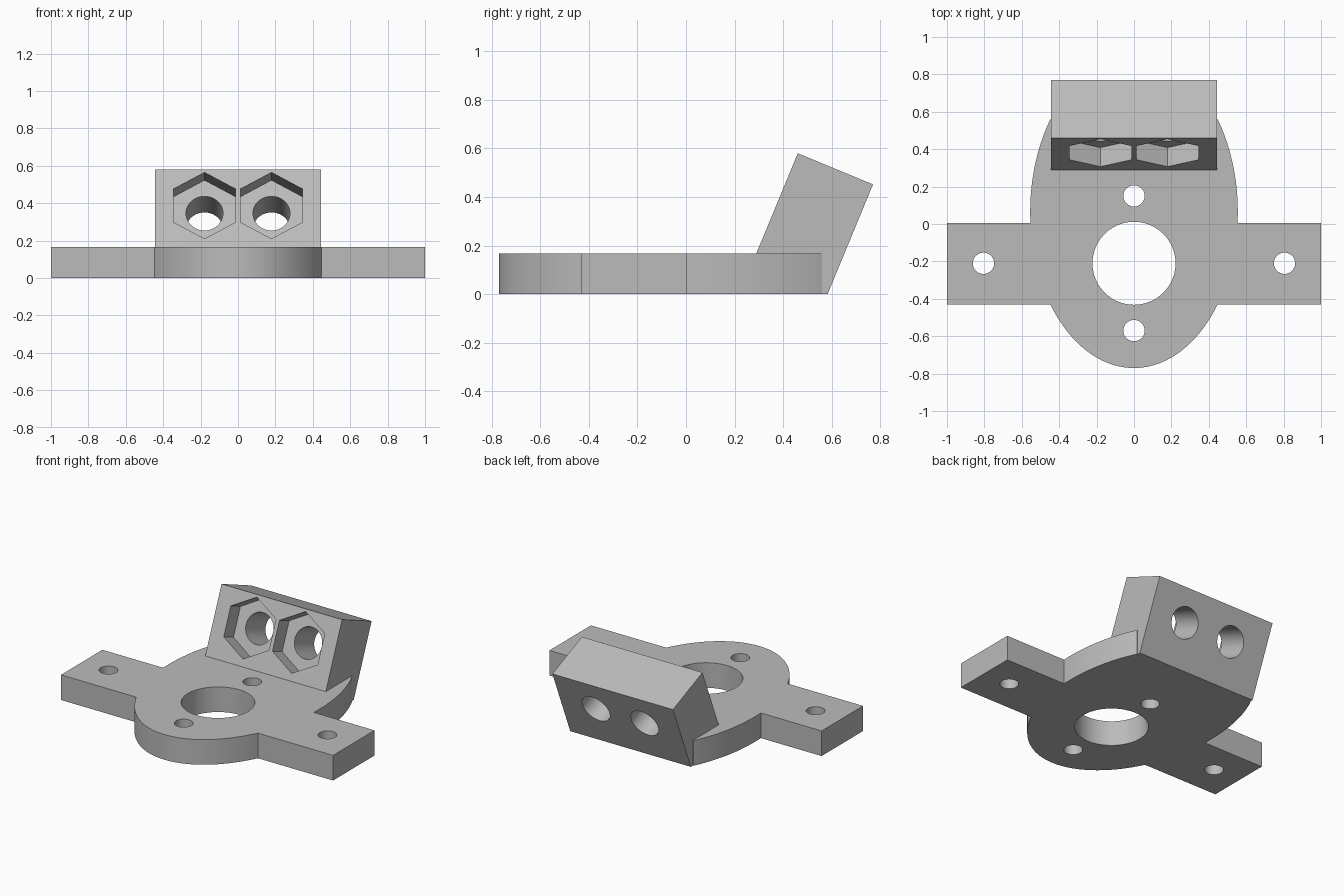
import bpy, bmesh
from math import cos, sin, pi, radians, asin
from mathutils import Matrix, Vector

if "Cube" in bpy.data.objects:
    bpy.data.objects.remove(bpy.data.objects["Cube"])

grey = bpy.data.materials.new("plain grey")
grey.use_nodes = True
grey.diffuse_color = (0.5, 0.5, 0.5, 1)
grey.node_tree.nodes["Principled BSDF"].inputs["Base Color"].default_value = (0.5, 0.5, 0.5, 1)

THICK = 0.167
TILT = radians(22.5)


def prism(name, points, offset):
    """Extrude a planar outline along an offset vector."""
    bm = bmesh.new()
    face = bm.faces.new([bm.verts.new(p) for p in points])
    ext = bmesh.ops.extrude_face_region(bm, geom=[face])
    bmesh.ops.translate(bm, vec=offset, verts=[v for v in ext["geom"] if isinstance(v, bmesh.types.BMVert)])
    bmesh.ops.recalc_face_normals(bm, faces=bm.faces[:])
    mesh = bpy.data.meshes.new(name)
    bm.to_mesh(mesh)
    bm.free()
    mesh.materials.append(grey)
    obj = bpy.data.objects.new(name, mesh)
    bpy.context.collection.objects.link(obj)
    return obj


def rod(name, sides, radius, depth, matrix):
    """Regular prism centred on the matrix origin, along its local z."""
    ring = [matrix @ Vector((radius * cos(2 * pi * i / sides), radius * sin(2 * pi * i / sides), -depth / 2))
            for i in range(sides)]
    return prism(name, ring, matrix.to_3x3() @ Vector((0, 0, depth)))


def combine(target, tool, operation):
    bpy.context.view_layer.objects.active = target
    mod = target.modifiers.new(operation.lower(), "BOOLEAN")
    mod.operation = operation
    mod.solver = "EXACT"
    mod.object = tool
    bpy.ops.object.modifier_apply(modifier=mod.name)
    bpy.data.objects.remove(tool)


# Base plate: oval body with a straight arm on each side
CY, RX, RY = 0.065, 0.555, 0.835
ARM_FRONT, ARM_BACK, OVAL_END = -0.43, 0.005, 0.56


def arc(y0, y1, steps):
    a, b = asin((y0 - CY) / RY), asin((y1 - CY) / RY)
    angles = [a + (b - a) * i / steps for i in range(steps + 1)]
    return [(RX * cos(t), CY + RY * sin(t), 0) for t in angles]


half = arc(CY - RY, ARM_FRONT, 24)
half[0] = (0, CY - RY, 0)
half += [(1, ARM_FRONT, 0), (1, ARM_BACK, 0)] + arc(ARM_BACK, OVAL_END, 24)
outline = half + [(-x, y, z) for x, y, z in reversed(half[1:])]
bracket = prism("mounting_bracket", outline, Vector((0, 0, THICK)))

# Tilted block at the back
WIDTH, DEPTH = 0.443, 0.335
top_front = Vector((0, 0.46, 0.58))
inward = Vector((0, cos(TILT), -sin(TILT)))
down = Vector((0, -sin(TILT), -cos(TILT)))
top_back = top_front + inward * DEPTH
side = [top_front, top_back] + [p + down * (p.z / cos(TILT)) for p in (top_back, top_front)]
block = prism("block", [p + Vector((-WIDTH, 0, 0)) for p in side], Vector((2 * WIDTH, 0, 0)))
combine(bracket, block, "UNION")

# Centre bore and four screw holes
for x, y, r, n in [(0, -0.21, 0.222, 64), (0, 0.15, 0.057, 32), (0, -0.57, 0.057, 32),
                   (-0.805, -0.21, 0.057, 32), (0.805, -0.21, 0.057, 32)]:
    combine(bracket, rod("hole", n, r, 0.6, Matrix.Translation((x, y, 0))), "DIFFERENCE")

# Two hexagonal nut pockets with round holes through the block
for x in (-0.179, 0.179):
    centre = top_front + down * (0.192 / cos(TILT)) * cos(TILT) + down * 0.016
    centre.x = x
    frame = Matrix((Vector((0, 0, 0)) - down, Vector((1, 0, 0)), inward)).transposed().to_4x4()
    frame.translation = centre
    combine(bracket, rod("nut_pocket", 6, 0.192, 0.22, frame), "DIFFERENCE")
    combine(bracket, rod("bolt_hole", 48, 0.099, 1.0, frame), "DIFFERENCE")

bpy.ops.object.select_all(action="DESELECT")
bracket.select_set(True)
bpy.context.view_layer.objects.active = bracket
bpy.ops.object.shade_smooth_by_angle(angle=radians(25))
